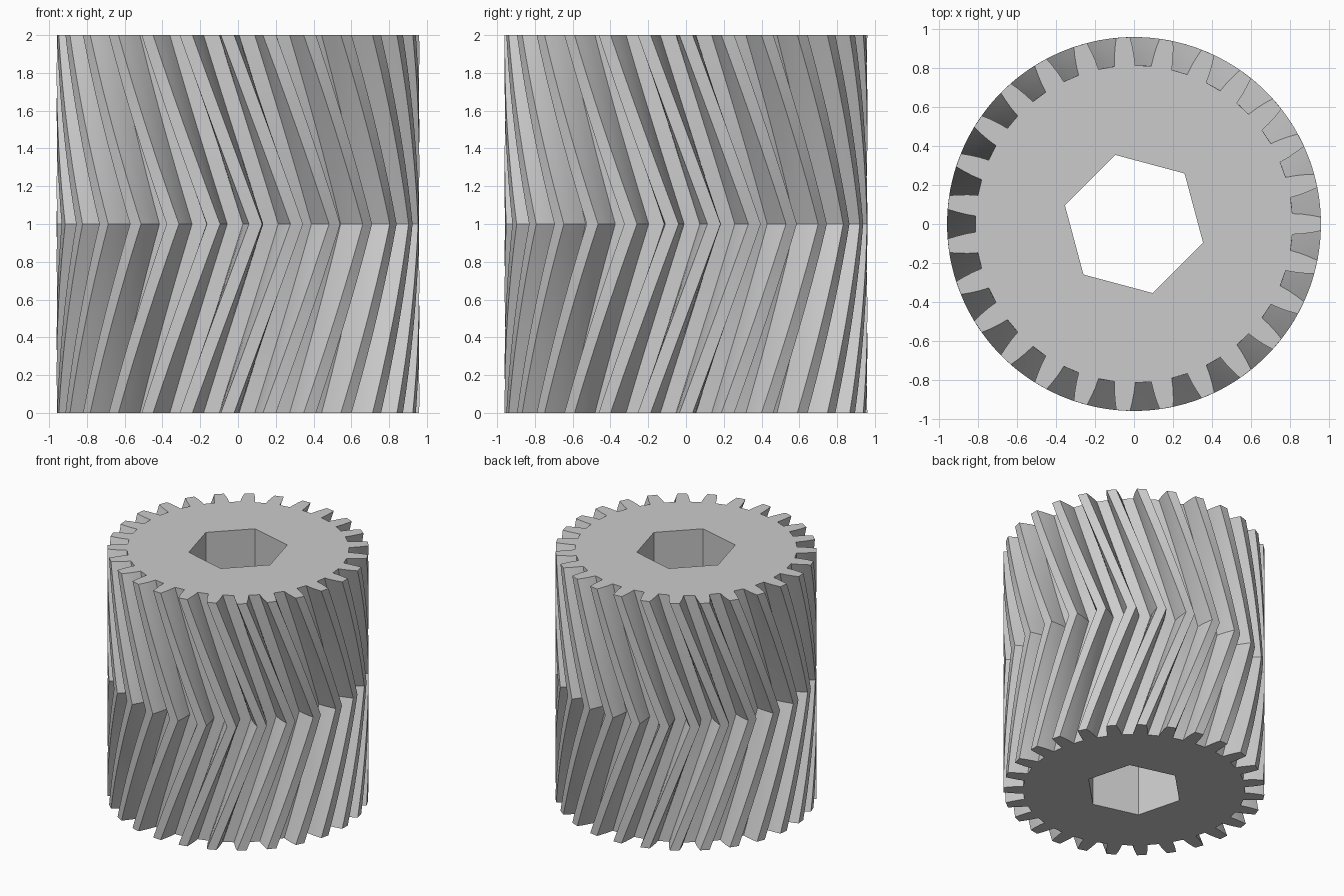
import bpy, bmesh
from math import radians, cos, sin, pi

cube = bpy.data.objects.get("Cube")
if cube:
    bpy.data.objects.remove(cube, do_unlink=True)

TEETH = 27
TWIST = 600 / TEETH        # degrees of turn from either end to the middle
STEPS = 10                 # slices per half
BORE = 0.367               # corner radius of the hexagonal hole

# One flank from root to tip: radius, half tooth angle in degrees
FLANK = [(0.815, 3.75), (0.865, 3.35), (0.915, 2.75), (0.96, 2.1)]

grey = bpy.data.materials.new("plain_grey")
grey.use_nodes = True
colour = (0.6, 0.6, 0.6, 1)
grey.diffuse_color = colour
grey.node_tree.nodes["Principled BSDF"].inputs["Base Color"].default_value = colour

# Gear outline as polar points, tooth by tooth
outline = []
for i in range(TEETH):
    mid = 360 * i / TEETH
    outline += [(r, mid - a) for r, a in FLANK]
    outline += [(r, mid + a) for r, a in reversed(FLANK)]

bm = bmesh.new()


def ring(points, turn, z):
    return [bm.verts.new((r * cos(radians(a + turn)), r * sin(radians(a + turn)), z))
            for r, a in points]


def skin(rings):
    for low, high in zip(rings, rings[1:]):
        n = len(low)
        for i in range(n):
            j = (i + 1) % n
            bm.faces.new((low[i], low[j], high[j], high[i]))


def loop_edges(loop):
    return [bm.edges.get((loop[i - 1], loop[i])) for i in range(len(loop))]


# Herringbone teeth
levels = [i / STEPS for i in range(2 * STEPS + 1)]
outer = [ring(outline, TWIST * (1 - abs(z - 1)), z) for z in levels]
skin(outer)

# Straight hexagonal bore
hexagon = [(BORE, 45 + 60 * i) for i in range(6)]
inner = [ring(hexagon, 0, z) for z in (0, 2)]
skin(inner)

# End faces between the bore and the teeth
for k, up in ((0, -1), (-1, 1)):
    bmesh.ops.triangle_fill(bm, edges=loop_edges(outer[k]) + loop_edges(inner[k]),
                            use_beauty=True, normal=(0, 0, up))
bmesh.ops.recalc_face_normals(bm, faces=bm.faces)

mesh = bpy.data.meshes.new("herringbone_gear")
bm.to_mesh(mesh)
bm.free()
mesh.materials.append(grey)
gear = bpy.data.objects.new("herringbone_gear", mesh)
bpy.context.collection.objects.link(gear)
bpy.context.view_layer.objects.active = gear
gear.select_set(True)
bpy.ops.object.shade_smooth_by_angle(angle=pi / 7)
